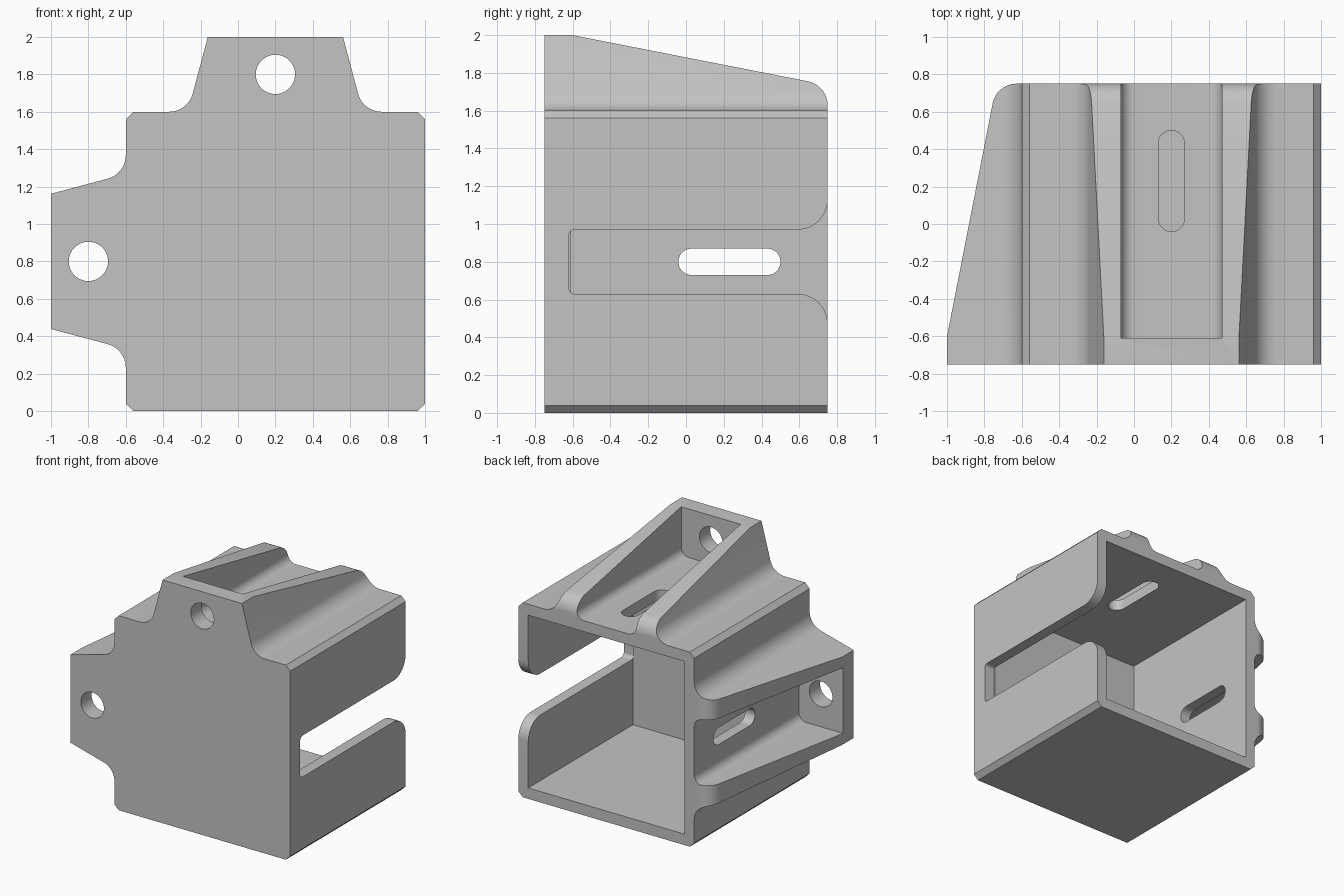
import bpy
import bmesh
import math
from mathutils import Matrix, Vector

cube = bpy.data.objects.get("Cube")
if cube:
    bpy.data.objects.remove(cube, do_unlink=True)

grey = bpy.data.materials.new("light grey")
grey.use_nodes = True
grey.diffuse_color = (0.55, 0.55, 0.55, 1)
grey.node_tree.nodes["Principled BSDF"].inputs["Base Color"].default_value = grey.diffuse_color

CENTRE = Vector((0.2, 0, 0.8))
FRONT, BACK, INNER = -0.75, 0.75, -0.61
WALL = 0.09


def rounded(corners, steps=12):
    """Replace each (a, b, radius) corner by an arc."""
    out = []
    for i, (a, b, r) in enumerate(corners):
        p = Vector((a, b))
        if r == 0:
            out.append(p)
            continue
        d1 = (Vector(corners[i - 1][:2]) - p).normalized()
        d2 = (Vector(corners[(i + 1) % len(corners)][:2]) - p).normalized()
        half = d1.angle(d2) / 2
        mid = p + (d1 + d2).normalized() * (r / math.sin(half))
        start = p + d1 * (r / math.tan(half)) - mid
        end = p + d2 * (r / math.tan(half)) - mid
        sweep = math.atan2(start.x * end.y - start.y * end.x, start.dot(end))
        for k in range(steps + 1):
            out.append(mid + Matrix.Rotation(sweep * k / steps, 2) @ start)
    return out


def box_profile(a0, a1, b0, b1, r=0):
    return [(a0, b0, r), (a1, b0, r), (a1, b1, r), (a0, b1, r)]


def prism(name, corners, axis, lo, hi):
    """Extrude a rounded profile along one axis."""
    place = {"x": lambda p: (lo, p.x, p.y),
             "y": lambda p: (p.x, lo, p.y),
             "z": lambda p: (p.x, p.y, lo)}[axis]
    bm = bmesh.new()
    face = bm.faces.new([bm.verts.new(place(p)) for p in rounded(corners)])
    new = bmesh.ops.extrude_face_region(bm, geom=[face])["geom"]
    shift = Vector([(hi - lo) * (axis == c) for c in "xyz"])
    bmesh.ops.translate(bm, vec=shift,
                        verts=[v for v in new if isinstance(v, bmesh.types.BMVert)])
    bmesh.ops.recalc_face_normals(bm, faces=bm.faces)
    mesh = bpy.data.meshes.new(name)
    bm.to_mesh(mesh)
    bm.free()
    mesh.materials.append(grey)
    obj = bpy.data.objects.new(name, mesh)
    bpy.context.collection.objects.link(obj)
    return obj


def cut(target, cutter):
    cutter.hide_render = True
    mod = target.modifiers.new("cut", "BOOLEAN")
    mod.operation = "DIFFERENCE"
    mod.solver = "EXACT"
    mod.object = cutter
    bpy.context.view_layer.objects.active = target
    bpy.ops.object.modifier_apply(modifier=mod.name)
    bpy.data.objects.remove(cutter, do_unlink=True)


# Front outline: four chamfered corners, with lugs on the top and one side
corner = [(0.8, 0.76, 0), (0.76, 0.8, 0)]
lug = [(0.468, 0.8, 0.13), (0.3615, 1.2, 0), (-0.3615, 1.2, 0), (-0.468, 0.8, 0.13)]
outline = []
for turn in range(4):
    spin = Matrix.Rotation(turn * math.pi / 2, 2)
    for u, v, r in corner + (lug if turn < 2 else []):
        p = spin @ Vector((u, v))
        outline.append((p.x + CENTRE.x, p.y + CENTRE.z, r))
body = prism("bracket_housing", outline, "y", FRONT, BACK)

# Main cavity, open at the back
cut(body, prism("cavity", box_profile(-0.6 + WALL, 1 - WALL, WALL, 1.6 - WALL),
                "y", INNER, 1))

# Open slot in the plain side wall, with rounded tab ends
edge = BACK + 0.0001
cut(body, prism("side_slot", [
    (-0.62, 0.63, 0.03), (edge, 0.63, 0.16), (edge, 0.4, 0), (0.9, 0.4, 0),
    (0.9, 1.2, 0), (edge, 1.2, 0), (edge, 0.97, 0.16), (-0.62, 0.97, 0.03)],
    "x", 1 - WALL - 0.005, 1.2))

# Each lug: sloped ribs, channel, mounting slot and bolt hole
for angle in (0, -math.pi / 2):
    turn = (Matrix.Translation(CENTRE) @ Matrix.Rotation(angle, 4, "Y")
            @ Matrix.Translation(-CENTRE))
    cutters = [
        prism("rib_slope", [(-1, 2.078, 0), (edge, 1.735, 0.13), (edge, 1.61, 0),
                            (1, 1.61, 0), (1, 2.3, 0), (-1, 2.3, 0)], "x", -0.5, 0.9),
        prism("channel", [(-0.07, 1.6, 0.07), (0.47, 1.6, 0.07),
                          (0.47, 2.3, 0), (-0.07, 2.3, 0)], "y", INNER, 1),
        prism("mounting_slot", box_profile(0.13, 0.27, -0.04, 0.5, 0.0699),
              "z", 1.4, 1.75),
        prism("bolt_hole", box_profile(0.095, 0.305, 1.695, 1.905, 0.1049),
              "y", -1, -0.5),
    ]
    for cutter in cutters:
        cutter.data.transform(turn)
        cut(body, cutter)

# Smooth the fillets, keep hard edges
bpy.ops.object.select_all(action="DESELECT")
body.select_set(True)
bpy.context.view_layer.objects.active = body
bpy.ops.object.shade_smooth_by_angle(angle=math.radians(25))
